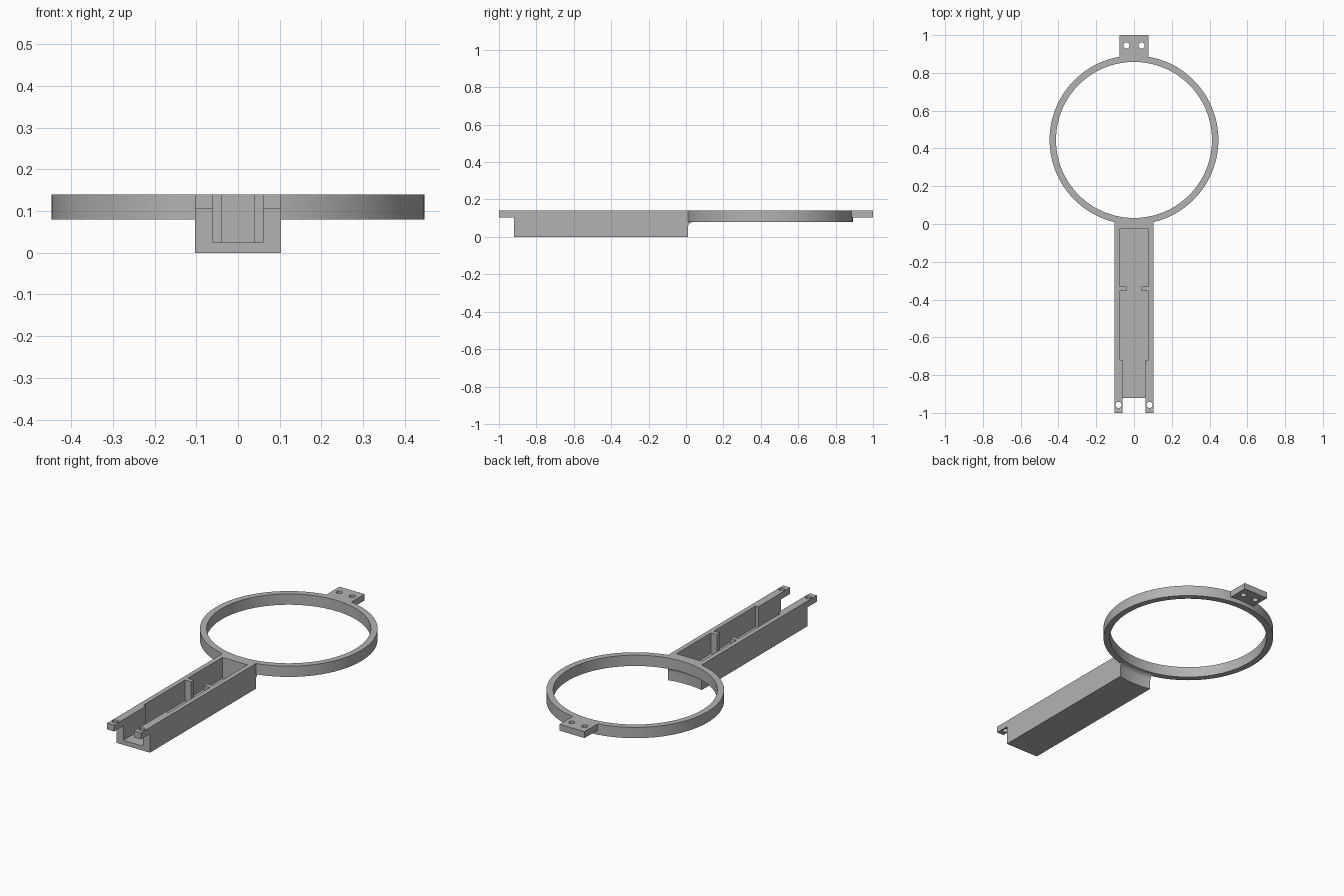
import bpy, bmesh, math
from mathutils import Matrix, Vector

if "Cube" in bpy.data.objects:
    bpy.data.objects.remove(bpy.data.objects["Cube"])

grey = bpy.data.materials.new("plain grey")
grey.use_nodes = True
colour = (0.45, 0.45, 0.45, 1)
grey.diffuse_color = colour
grey.node_tree.nodes["Principled BSDF"].inputs["Base Color"].default_value = colour

TOP, TAB_Z = 0.14, 0.105
RING_Y, R_IN, R_OUT, RING_Z = 0.445, 0.413, 0.447, 0.08
SEGS = 128


def finish(name, bm):
    bmesh.ops.remove_doubles(bm, verts=bm.verts, dist=1e-5)
    bmesh.ops.recalc_face_normals(bm, faces=bm.faces)
    mesh = bpy.data.meshes.new(name)
    bm.to_mesh(mesh)
    bm.free()
    mesh.materials.append(grey)
    ob = bpy.data.objects.new(name, mesh)
    bpy.context.collection.objects.link(ob)
    return ob


def prism(name, outline, z0, z1):
    bm = bmesh.new()
    base = bm.faces.new([bm.verts.new((x, y, z0)) for x, y in outline])
    top = bmesh.ops.extrude_face_region(bm, geom=[base])["geom"]
    bmesh.ops.translate(bm, vec=(0, 0, z1 - z0),
                        verts=[g for g in top if isinstance(g, bmesh.types.BMVert)])
    return finish(name, bm)


def box(name, x0, x1, y0, y1, z0, z1):
    return prism(name, [(x0, y0), (x1, y0), (x1, y1), (x0, y1)], z0, z1)


def lathe(name, profile, closed):
    """Spin an (r, z) profile about the ring's axis."""
    bm = bmesh.new()
    verts = [bm.verts.new((r, 0, z)) for r, z in profile]
    edges = [bm.edges.new(p) for p in zip(verts, verts[1:])]
    if closed:
        edges.append(bm.edges.new((verts[-1], verts[0])))
    bmesh.ops.spin(bm, geom=verts + edges, cent=(0, 0, 0), axis=(0, 0, 1),
                   angle=math.tau, steps=SEGS, use_merge=True)
    bmesh.ops.translate(bm, vec=(0, RING_Y, 0), verts=bm.verts)
    return finish(name, bm)


def combine(target, other, operation):
    mod = target.modifiers.new(operation.title(), "BOOLEAN")
    mod.operation, mod.object, mod.solver = operation, other, "EXACT"
    bpy.context.view_layer.objects.active = target
    bpy.ops.object.modifier_apply(modifier=mod.name)
    bpy.data.objects.remove(other)


def drill(target, x, y, radius=0.016):
    bm = bmesh.new()
    bmesh.ops.create_cone(bm, cap_ends=True, segments=32, radius1=radius, radius2=radius,
                          depth=0.2, matrix=Matrix.Translation(Vector((x, y, TOP))))
    combine(target, finish("hole_cutter", bm), "DIFFERENCE")


# Handle block with screw lugs at its open front end
body = box("handle_and_ring", -0.103, 0.103, -0.92, 0.05, 0, TOP)
for s in (-1, 1):
    lug = box("front_lug", *sorted((s * 0.06, s * 0.103)), -1, -0.9, TAB_Z, TOP)
    combine(body, lug, "UNION")

# Tray hollow, narrowed at the ribs and at the front
half = [(0.06, -1.1), (0.06, -0.72), (0.077, -0.72), (0.077, -0.355), (0.04, -0.355),
        (0.04, -0.33), (0.077, -0.33), (0.077, -0.027)]
hollow = prism("hollow_cutter", half + [(-x, y) for x, y in reversed(half)], 0.025, 0.3)
combine(body, hollow, "DIFFERENCE")

# Back of the handle follows the ring, with a fillet under it
F = R_OUT - 0.417
fillet = [(0.417 + F * math.cos(a), 0.05 + F * math.sin(a))
          for a in [i * math.pi / 16 for i in range(9)]]
end = lathe("end_cutter", [(0, -0.1), (R_OUT, -0.1)] + fillet
            + [(R_IN + 0.002, RING_Z), (R_IN + 0.002, 0.3), (0, 0.3)], False)
combine(body, end, "DIFFERENCE")

# Ring and rear tab
ring = lathe("ring", [(R_IN, RING_Z), (R_OUT, RING_Z), (R_OUT, TOP), (R_IN, TOP)], True)
combine(ring, box("rear_tab", -0.077, 0.077, 0.87, 1, TAB_Z, TOP), "UNION")
combine(body, ring, "UNION")

# Screw holes
for s in (-1, 1):
    drill(body, s * 0.04, 0.945)
    drill(body, s * 0.082, -0.958)

bpy.ops.object.select_all(action="DESELECT")
body.select_set(True)
bpy.context.view_layer.objects.active = body
bpy.ops.object.shade_smooth_by_angle(angle=math.radians(30))
